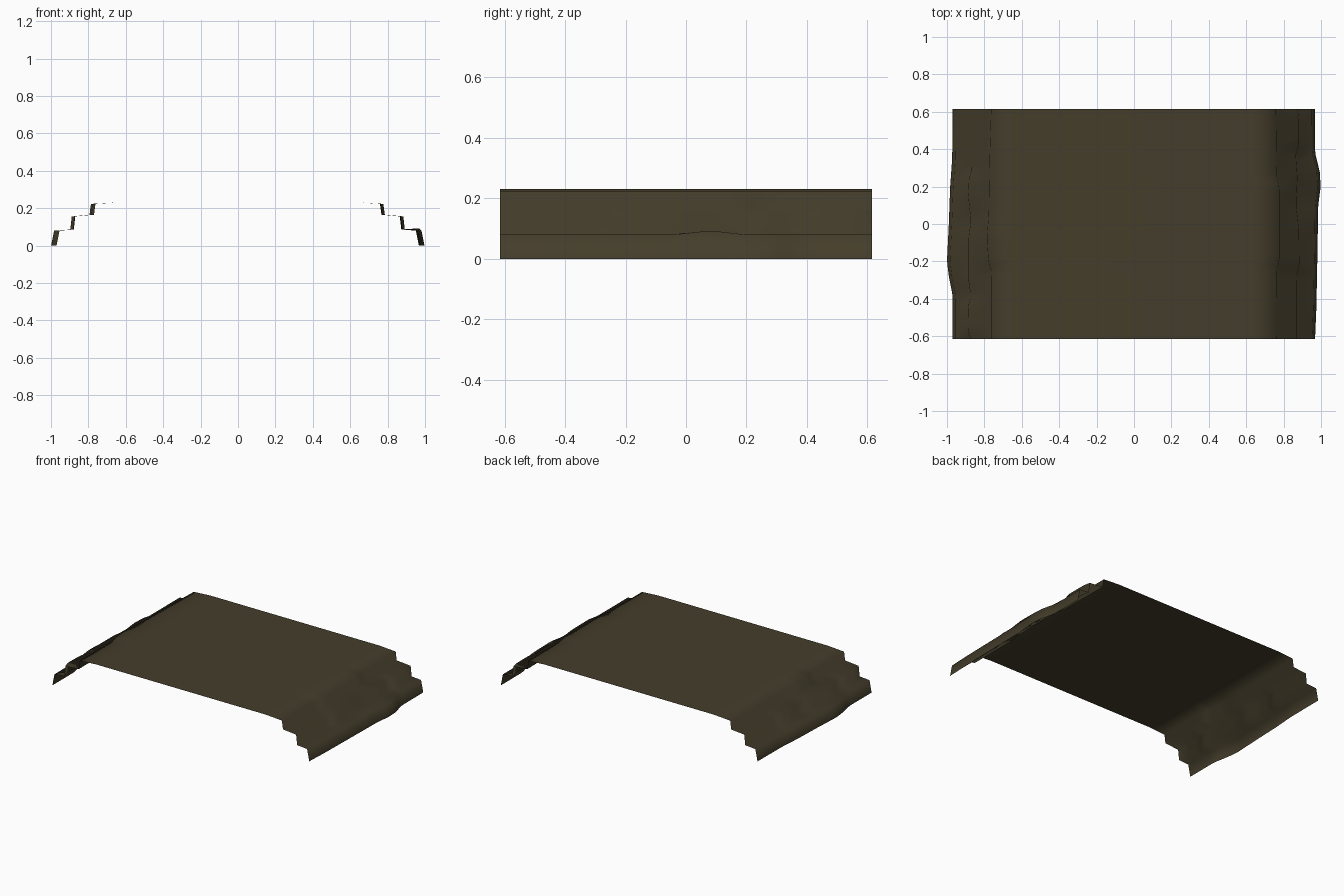
import bpy

if "Cube" in bpy.data.objects:
    bpy.data.objects.remove(bpy.data.objects["Cube"])

HALF = 0.615      # half depth along y
ROWS = 41         # cross-sections along y

earth = bpy.data.materials.new("olive_earth")
earth.diffuse_color = (0.058, 0.047, 0.024, 1)
earth.use_nodes = True
earth.node_tree.nodes["Principled BSDF"].inputs["Base Color"].default_value = earth.diffuse_color

# Wandering edge of each step, lowest first: (y, distance from centre)
LEFT = [
    [(-.615, .97), (-.38, .97), (-.28, .99), (-.2, 1.0), (0, .99), (.2, .983), (.35, .972), (.615, .97)],
    [(-.615, .88), (-.57, .897), (-.44, .895), (-.39, .88), (-.3, .893), (-.08, .893), (.02, .88),
     (.15, .895), (.25, .89), (.28, .878), (.615, .878)],
    [(-.615, .77), (-.25, .77), (-.21, .785), (-.08, .795), (.05, .785), (.35, .78), (.615, .772)],
]
RIGHT = [
    [(-.615, .968), (-.45, .975), (-.2, .98), (.1, .985), (.2, .998), (.28, .993), (.38, .968), (.615, .967)],
    [(-.615, .877), (-.28, .877), (-.22, .892), (-.03, .89), (.1, .875), (.25, .882), (.37, .873),
     (.43, .89), (.57, .89), (.615, .88)],
    [(-.615, .77), (-.25, .772), (-.19, .785), (.2, .785), (.25, .772), (.615, .767)],
]
# foot and lip heights of the three risers
RISERS = [(0.0, .08), (.086, .156), (.165, .223)]


def sample(curve, y):
    """Linear interpolation of an edge line at y."""
    for (y0, d0), (y1, d1) in zip(curve, curve[1:]):
        if y <= y1 + 1e-6:
            return d0 + (d1 - d0) * (y - y0) / (y1 - y0)
    return curve[-1][1]


def half_section(edges, side, y):
    """Cross-section of one flank, from the ground up to the plateau rim."""
    pts = []
    for i, (curve, (foot, lip)) in enumerate(zip(edges, RISERS)):
        d = sample(curve, y)
        lean = .016 if i == 0 else .008
        bump = 0
        if side > 0 and i == 0:                      # small hump on the right lower step
            bump = .014 * max(0, 1 - abs(y - .08) / .12)
        pts.append((side * d, y, foot))
        pts.append((side * (d - lean), y, lip + bump))
    pts.append((side * .64, y, .231))
    return pts


# Stepped mound: one open sheet swept along y
verts, faces = [], []
for r in range(ROWS):
    y = -HALF + 2 * HALF * r / (ROWS - 1)
    section = half_section(LEFT, -1, y) + half_section(RIGHT, 1, y)[::-1]
    n = len(section)
    verts += section
    if r:
        a, b = (r - 1) * n, r * n
        faces += [(a + i, a + i + 1, b + i + 1, b + i) for i in range(n - 1)]

mesh = bpy.data.meshes.new("stepped_mound")
mesh.from_pydata(verts, [], faces)
mesh.materials.append(earth)
mesh.shade_smooth()
mound = bpy.data.objects.new("stepped_mound", mesh)
bpy.context.collection.objects.link(mound)
